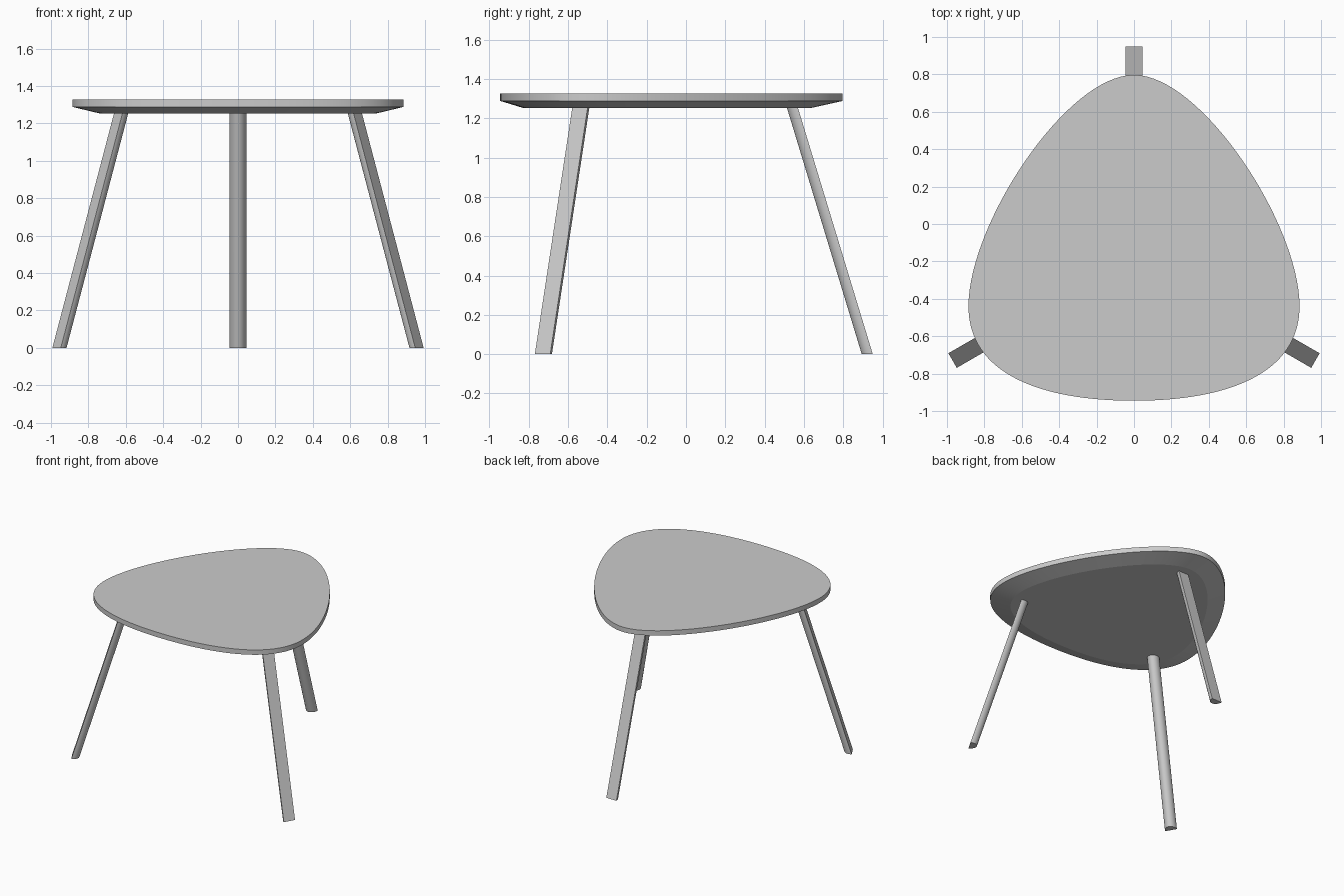
import bpy, bmesh, math
from mathutils import Vector
from mathutils.geometry import interpolate_bezier

if "Cube" in bpy.data.objects:
    bpy.data.objects.remove(bpy.data.objects["Cube"])


def loft(name, rings, angle):
    """Closed solid from a stack of equal-length point rings."""
    bm = bmesh.new()
    loops = [[bm.verts.new(p) for p in ring] for ring in rings]
    n = len(loops[0])
    for a, b in zip(loops, loops[1:]):
        for i in range(n):
            j = (i + 1) % n
            bm.faces.new((a[i], a[j], b[j], b[i]))
    bm.faces.new(loops[0][::-1])
    bm.faces.new(loops[-1])
    bmesh.ops.recalc_face_normals(bm, faces=bm.faces)
    mesh = bpy.data.meshes.new(name)
    bm.to_mesh(mesh)
    bm.free()
    obj = bpy.data.objects.new(name, mesh)
    bpy.context.collection.objects.link(obj)
    bpy.ops.object.select_all(action='DESELECT')
    obj.select_set(True)
    bpy.context.view_layer.objects.active = obj
    bpy.ops.object.shade_smooth_by_angle(angle=math.radians(angle))
    return obj


# Tabletop outline: right half from two bezier spans, then mirrored
spans = [((0, -.945), (.5, -.945), (.885, -.80), (.885, -.44)),
         ((.885, -.44), (.885, 0), (.36, .797), (0, .797))]
right = []
for s in spans:
    right += interpolate_bezier(*[Vector((x, y, 0)) for x, y in s], 33)[:-1]
right.append(Vector((0, .797, 0)))
outline = right + [Vector((-p.x, p.y, 0)) for p in right[-2:0:-1]]

# Tabletop: thin upright rim with a wide shallow chamfer underneath
loft("tabletop", [
    [(p.x * .835, p.y * .844 - .033, 1.253) for p in outline],
    [(p.x, p.y, 1.288) for p in outline],
    [(p.x, p.y, 1.327) for p in outline]], 10)

# Splayed legs: flat outer face, rounded inner face
W, D, STEPS = .045, .056, 16
section = [(-W * math.cos(math.pi * i / STEPS), -D * math.sin(math.pi * i / STEPS))
           for i in range(STEPS + 1)]


def leg(name, turn):
    c, s = math.cos(turn), math.sin(turn)
    rings = []
    for radius, z in ((1.12, 0), (.738, 1.258)):
        rings.append([(x * c - (y + radius) * s, x * s + (y + radius) * c - .17, z)
                      for x, y in section])
    loft(name, rings, 30)


for i, name in enumerate(("back_leg", "front_left_leg", "front_right_leg")):
    leg(name, i * math.tau / 3)
